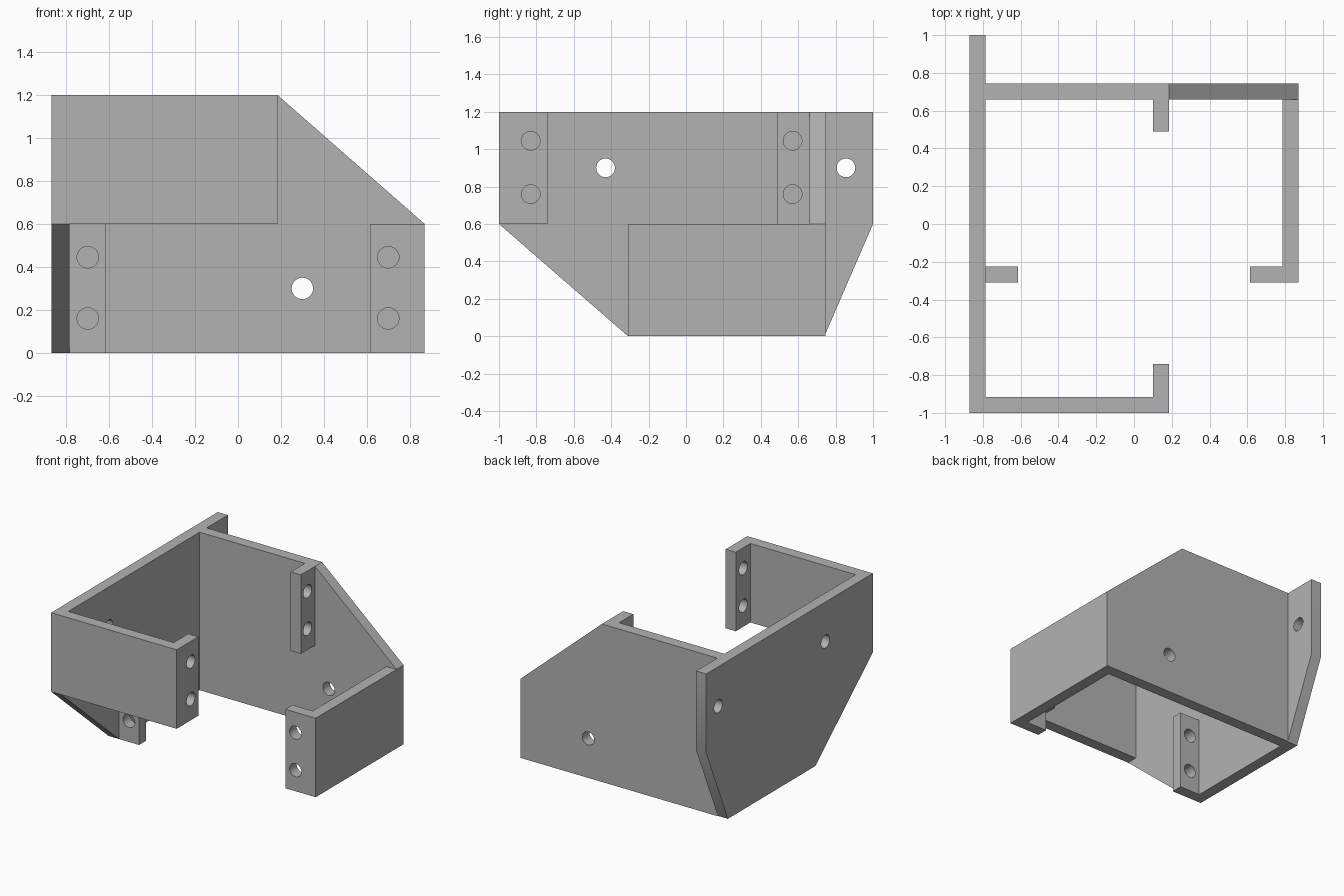
import bpy
import bmesh
from mathutils import Matrix, Vector

if "Cube" in bpy.data.objects:
    bpy.data.objects.remove(bpy.data.objects["Cube"], do_unlink=True)

grey = bpy.data.materials.new("plain grey")
grey.use_nodes = True
grey.diffuse_color = (0.45, 0.45, 0.45, 1)
grey.node_tree.nodes["Principled BSDF"].inputs["Base Color"].default_value = grey.diffuse_color

T = 0.085          # wall thickness
LEFT, RIGHT = 0.87, -0.87
HOLE = 0.05        # hole radius


def place(axis, u, v, w):
    """Point from two in-plane coordinates and the depth along the axis."""
    return Vector({"x": (w, u, v), "y": (u, w, v), "z": (u, v, w)}[axis])


def new_object(name, bm):
    bmesh.ops.recalc_face_normals(bm, faces=bm.faces)
    mesh = bpy.data.meshes.new(name)
    bm.to_mesh(mesh)
    bm.free()
    mesh.materials.append(grey)
    ob = bpy.data.objects.new(name, mesh)
    bpy.context.collection.objects.link(ob)
    return ob


def plate(name, axis, outline, start, end):
    """Extrude a flat outline along an axis."""
    bm = bmesh.new()
    face = bm.faces.new([bm.verts.new(place(axis, u, v, start)) for u, v in outline])
    out = bmesh.ops.extrude_face_region(bm, geom=[face])
    verts = [g for g in out["geom"] if isinstance(g, bmesh.types.BMVert)]
    bmesh.ops.translate(bm, verts=verts, vec=place(axis, 0, 0, end - start))
    return new_object(name, bm)


def drill(ob, axis, centres, depth):
    """Cut round holes through a plate along an axis."""
    bm = bmesh.new()
    turn = place(axis, 0, 0, 1).to_track_quat("Z", "Y").to_matrix().to_4x4()
    for u, v in centres:
        bmesh.ops.create_cone(bm, cap_ends=True, segments=32, radius1=HOLE, radius2=HOLE,
                              depth=0.3, matrix=Matrix.Translation(place(axis, u, v, depth)) @ turn)
    cutter = new_object("hole_cutter", bm)
    cutter.hide_render = True
    mod = ob.modifiers.new("holes", "BOOLEAN")
    mod.operation, mod.solver, mod.object = "DIFFERENCE", "EXACT", cutter
    bpy.context.view_layer.objects.active = ob
    bpy.ops.object.modifier_apply(modifier=mod.name)
    bpy.data.objects.remove(cutter, do_unlink=True)


def box(u0, v0, u1, v1):
    return [(u0, v0), (u1, v0), (u1, v1), (u0, v1)]


inner = RIGHT + T

# Long side wall with tapered lower corners
side = plate("side_wall", "x", [(-0.31, 0), (0.74, 0), (1, 0.6), (1, 1.2), (-1, 1.2), (-1, 0.6)],
             RIGHT, inner)
drill(side, "x", [(-0.43, 0.9), (0.855, 0.9)], RIGHT + T / 2)

# Back wall with one sloped upper corner
back = plate("back_wall", "y", [(inner, 0), (LEFT, 0), (LEFT, 0.6), (0.185, 1.2), (inner, 1.2)],
             0.66, 0.745)
drill(back, "y", [(0.3, 0.3)], 0.70)

# Upper front arm, bent back into a flange
front = plate("front_arm", "z", [(inner, -1), (0.185, -1), (0.185, -0.74), (0.1, -0.74),
                                 (0.1, -1 + T), (inner, -1 + T)], 0.6, 1.2)
drill(front, "x", [(-0.83, 0.76), (-0.83, 1.045)], 0.14)

# Lower left arm, bent inward into a flange
arm = plate("left_arm", "z", [(LEFT, 0.66), (LEFT, -0.31), (0.615, -0.31), (0.615, -0.31 + T),
                              (LEFT - T, -0.31 + T), (LEFT - T, 0.66)], 0, 0.6)
drill(arm, "y", [(0.7, 0.16), (0.7, 0.445)], -0.27)

# Matching flanges on the side and back walls
side_flange = plate("side_flange", "z", box(inner, -0.31, -0.615, -0.31 + T), 0, 0.6)
drill(side_flange, "y", [(-0.7, 0.16), (-0.7, 0.445)], -0.27)
back_flange = plate("back_flange", "z", box(0.1, 0.49, 0.185, 0.66), 0.6, 1.2)
drill(back_flange, "x", [(0.57, 0.76), (0.57, 1.045)], 0.14)

# Round the hole walls while keeping plate edges sharp
for ob in (side, back, front, arm, side_flange, back_flange):
    bpy.ops.object.select_all(action="DESELECT")
    ob.select_set(True)
    bpy.context.view_layer.objects.active = ob
    bpy.ops.object.shade_smooth_by_angle()
